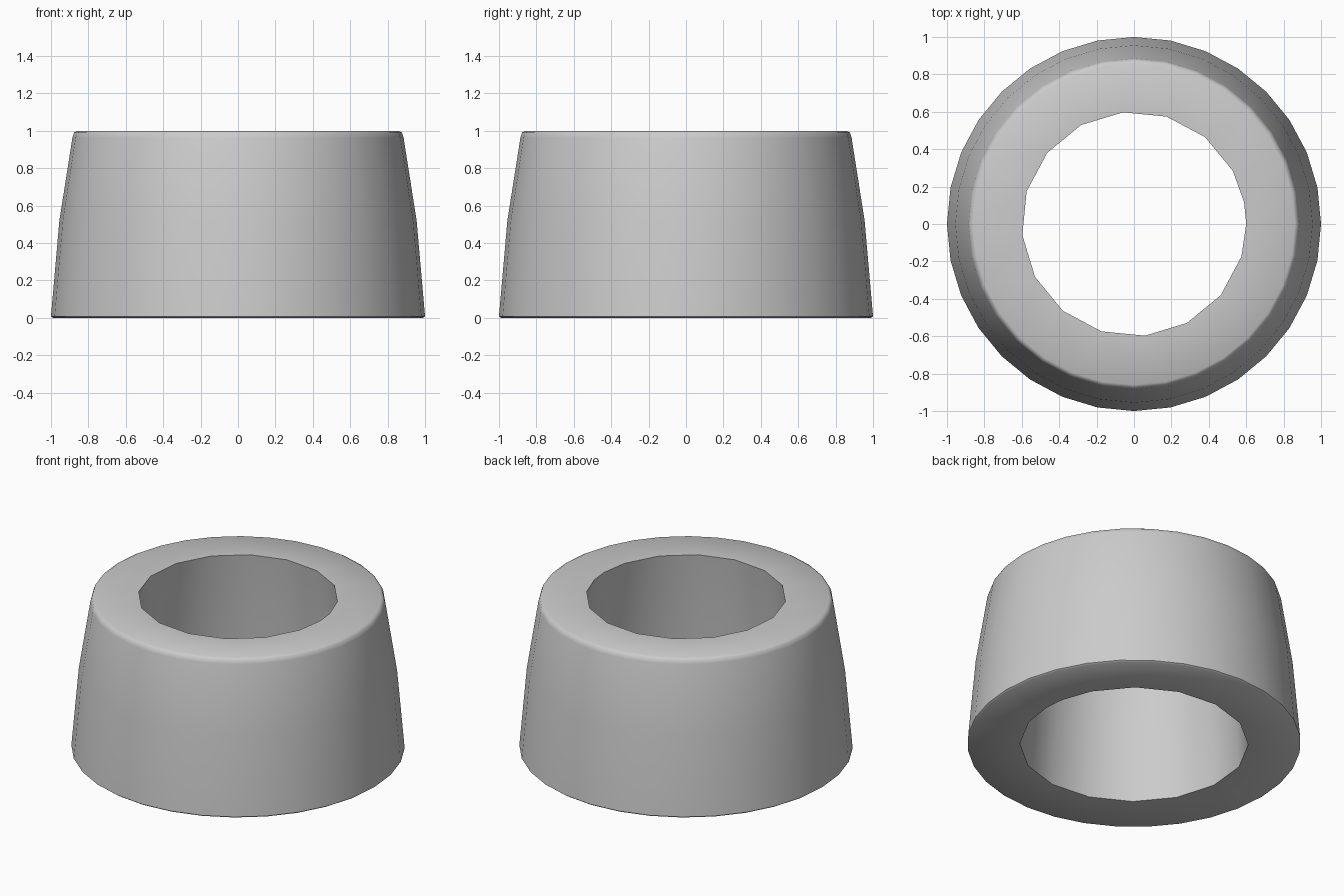
import bpy, bmesh
from math import cos, sin, radians

if "Cube" in bpy.data.objects:
    bpy.data.objects.remove(bpy.data.objects["Cube"])

# Angles of the outer wall (32 sides) and of the coarser, uneven bore
OUTER = [i * 11.25 for i in range(32)]
BORE = [0, 11.25] + [28.125 + 22.5 * k for k in range(15)]

# (radius, height) profiles
OUTER_PROFILE = [(0.99, 0), (1.0, 0.008), (0.955, 0.52), (0.885, 0.965),
                 (0.877, 0.99), (0.86, 1.0)]
BORE_PROFILE = [(0.685, 0), (0.665, 0.3), (0.635, 0.7), (0.6, 1.0)]


def add_wall(bm, angles, profile, inward):
    rings = [[bm.verts.new((r * cos(radians(a)), r * sin(radians(a)), z))
              for a in angles] for r, z in profile]
    n = len(angles)
    for lo, hi in zip(rings, rings[1:]):
        for i in range(n):
            j = (i + 1) % n
            quad = [lo[i], lo[j], hi[j], hi[i]]
            bm.faces.new(quad[::-1] if inward else quad)
    return rings[0], rings[-1]


def ring_edges(bm, ring):
    return [bm.edges.get((a, b)) for a, b in zip(ring, ring[1:] + ring[:1])]


def add_annulus(bm, outer, inner):
    # Triangle strip between two rings with different vertex counts
    a, b, i, j = len(OUTER), len(BORE), 0, 0
    oa, ba = OUTER + [360], BORE + [360]
    while i < a or j < b:
        if j == b or (i < a and oa[i + 1] <= ba[j + 1]):
            bm.faces.new((outer[i % a], outer[(i + 1) % a], inner[j % b]))
            i += 1
        else:
            bm.faces.new((outer[i % a], inner[(j + 1) % b], inner[j % b]))
            j += 1


bm = bmesh.new()
# Tapered outer wall with a rounded shoulder, and the flared bore
out_lo, out_hi = add_wall(bm, OUTER, OUTER_PROFILE, False)
in_lo, in_hi = add_wall(bm, BORE, BORE_PROFILE, True)
# Flat top and underside
add_annulus(bm, out_hi, in_hi)
add_annulus(bm, out_lo, in_lo)
bmesh.ops.recalc_face_normals(bm, faces=bm.faces)

mesh = bpy.data.meshes.new("tapered_ring")
bm.to_mesh(mesh)
bm.free()
ring = bpy.data.objects.new("tapered_ring", mesh)
bpy.context.collection.objects.link(ring)
bpy.context.view_layer.objects.active = ring
ring.select_set(True)
bpy.ops.object.shade_smooth_by_angle(angle=radians(50))
